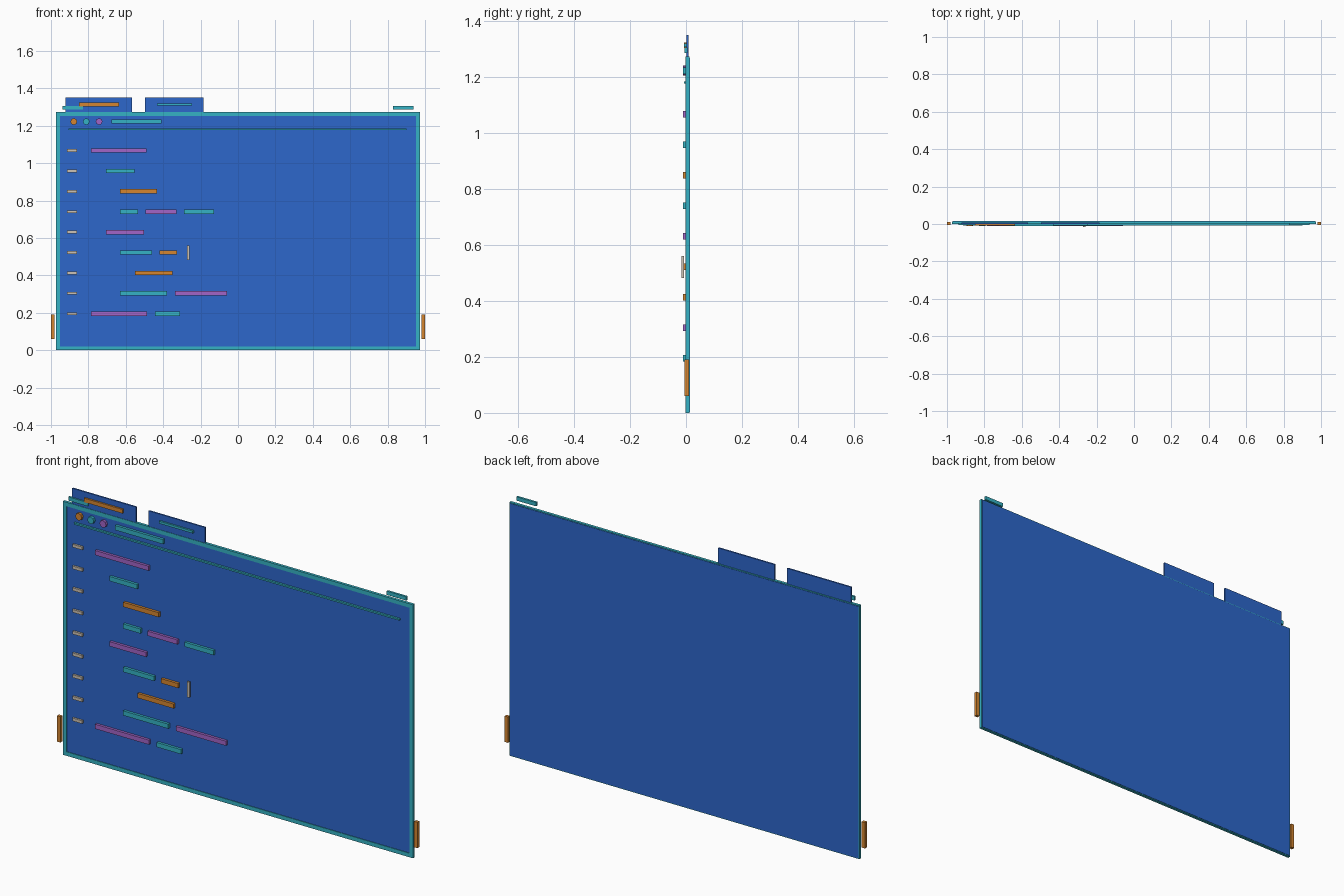
import bpy, bmesh
from math import pi
from mathutils import Matrix

cube = bpy.data.objects.get("Cube")
if cube:
    bpy.data.objects.remove(cube)


def material(name, rgb):
    m = bpy.data.materials.new(name)
    m.use_nodes = True
    m.diffuse_color = (*rgb, 1)
    m.node_tree.nodes["Principled BSDF"].inputs["Base Color"].default_value = (*rgb, 1)
    return m


BLUE = material("blue", (0.026, 0.135, 0.6))
TEAL = material("teal", (0.036, 0.45, 0.56))
ORANGE = material("orange", (0.66, 0.235, 0.03))
PURPLE = material("purple", (0.36, 0.13, 0.57))
CREAM = material("cream", (0.62, 0.55, 0.46))


def finish(name, bm, mat):
    mesh = bpy.data.meshes.new(name)
    bm.to_mesh(mesh)
    bm.free()
    mesh.materials.append(mat)
    obj = bpy.data.objects.new(name, mesh)
    bpy.context.collection.objects.link(obj)
    return obj


def box(name, mat, x0, x1, z0, z1, y0, y1):
    bm = bmesh.new()
    place = (Matrix.Translation(((x0 + x1) / 2, (y0 + y1) / 2, (z0 + z1) / 2))
             @ Matrix.Diagonal((x1 - x0, y1 - y0, z1 - z0, 1)))
    bmesh.ops.create_cube(bm, size=1, matrix=place)
    return finish(name, bm, mat)


def bar(name, mat, x0, x1, z, height=0.023, y0=-0.011, y1=0.002):
    return box(name, mat, x0, x1, z - height / 2, z + height / 2, y0, y1)


def dot(name, mat, x, z, radius=0.018):
    bm = bmesh.new()
    place = Matrix.Translation((x, -0.0045, z)) @ Matrix.Rotation(pi / 2, 4, "X")
    bmesh.ops.create_cone(bm, cap_ends=True, segments=8, radius1=radius,
                          radius2=radius, depth=0.013, matrix=place)
    return finish(name, bm, mat)


# Main panel and its raised frame
W, H, RIM = 0.972, 1.272, 0.02
box("panel", BLUE, -W + 0.004, W - 0.004, 0.004, H - 0.004, 0.002, 0.015)
box("frame_bottom", TEAL, -W, W, 0, RIM, -0.001, 0.013)
box("frame_top", TEAL, -W, W, H - RIM, H, -0.001, 0.013)
for side, s in (("left", 1), ("right", -1)):
    xs = sorted((s * W, s * (W - RIM)))
    box(f"frame_{side}", TEAL, *xs, RIM, H - RIM, -0.001, 0.013)
    # Side grips and corner clips
    box(f"grip_{side}", ORANGE, *sorted((s * 0.982, s)), 0.06, 0.19, -0.006, 0.01)
    box(f"clip_{side}", TEAL, *sorted((s * 0.83, s * 0.938)), 1.286, 1.305, -0.006, 0.005)

# Tabs with labels
box("first_tab", BLUE, -0.922, -0.567, H - 0.01, 1.35, 0.001, 0.009)
box("second_tab", BLUE, -0.497, -0.185, H - 0.01, 1.35, 0.001, 0.009)
bar("first_tab_label", ORANGE, -0.85, -0.636, 1.313, 0.02, -0.008)
bar("second_tab_label", TEAL, -0.433, -0.246, 1.313, 0.012, -0.008)

# Title strip
for name, mat, x in (("orange_dot", ORANGE, -0.878), ("teal_dot", TEAL, -0.811),
                     ("purple_dot", PURPLE, -0.743)):
    dot(name, mat, x, 1.222)
bar("title_bar", TEAL, -0.675, -0.41, 1.222)
bar("divider", TEAL, -0.906, 0.9, 1.18, 0.008, -0.008)

# Text rows, from top to bottom: colour, start, end
rows = [
    [(PURPLE, -0.786, -0.49)],
    [(TEAL, -0.706, -0.553)],
    [(ORANGE, -0.63, -0.433)],
    [(TEAL, -0.63, -0.535), (PURPLE, -0.495, -0.33), (TEAL, -0.29, -0.128)],
    [(PURPLE, -0.706, -0.503)],
    [(TEAL, -0.63, -0.46), (ORANGE, -0.42, -0.326)],
    [(ORANGE, -0.55, -0.35)],
    [(TEAL, -0.63, -0.38), (PURPLE, -0.337, -0.06)],
    [(PURPLE, -0.786, -0.487), (TEAL, -0.444, -0.31)],
]
for i, row in enumerate(rows):
    z = 1.067 - 0.109 * i
    bar(f"row_marker_{i + 1}", CREAM, -0.914, -0.86, z, 0.015, -0.008)
    for j, (mat, x0, x1) in enumerate(row):
        bar(f"row_{i + 1}_bar_{j + 1}", mat, x0, x1, z)

# Text cursor
box("cursor", CREAM, -0.272, -0.259, 0.482, 0.56, -0.016, -0.008)
